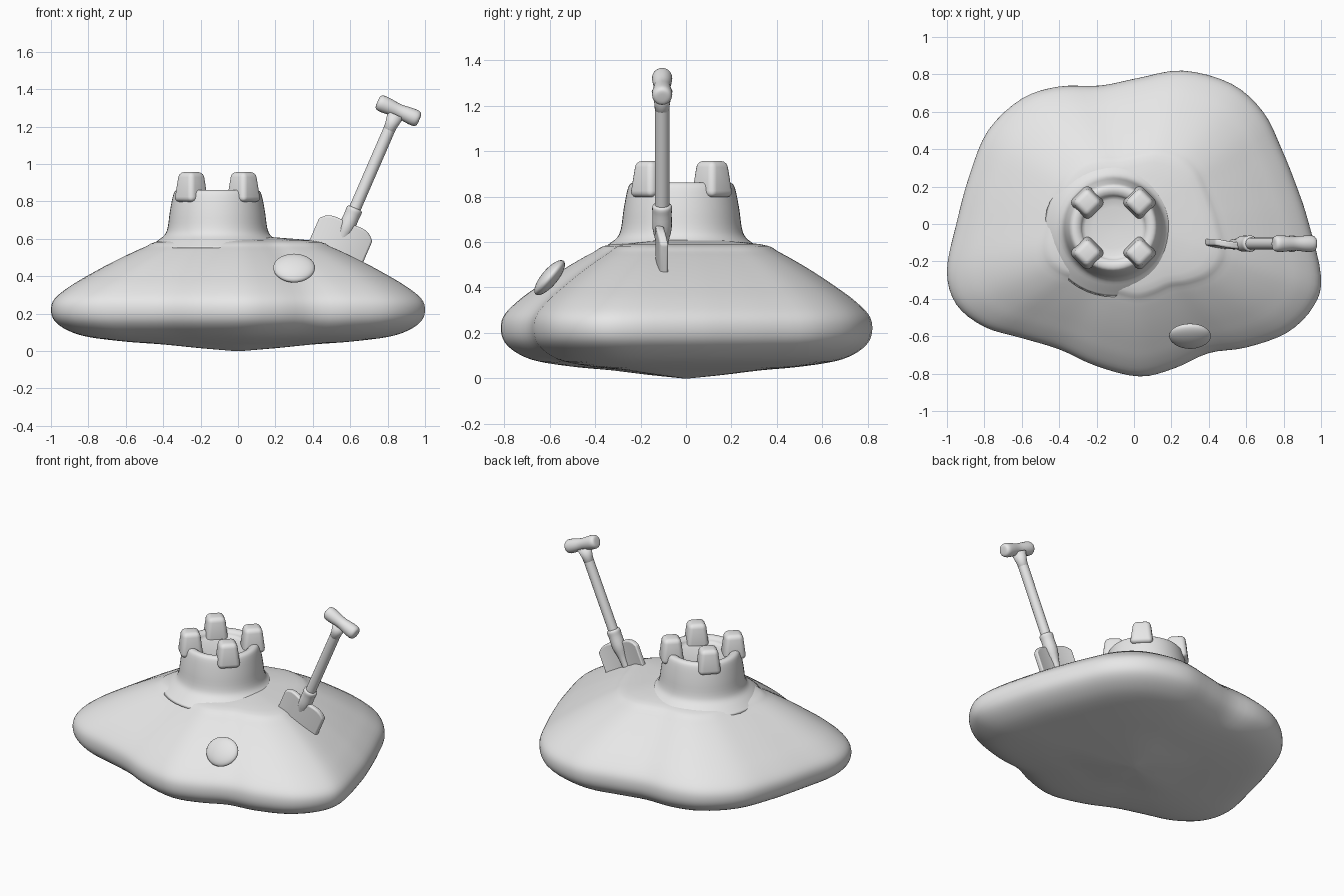
import bpy
import bmesh
import math
from mathutils import Vector, Matrix

default_cube = bpy.data.objects.get("Cube")
if default_cube:
    bpy.data.objects.remove(default_cube, do_unlink=True)

sand_grey = bpy.data.materials.new("sand grey")
sand_grey.use_nodes = True
sand_grey.diffuse_color = (0.8, 0.8, 0.8, 1)
sand_grey.node_tree.nodes["Principled BSDF"].inputs["Base Color"].default_value = (0.8, 0.8, 0.8, 1)


def finish(name, bm, matrix=None, bevel=0, subdivide=0, angle=180):
    """Turn a bmesh into a smooth-shaded, named object."""
    bmesh.ops.recalc_face_normals(bm, faces=bm.faces)
    mesh = bpy.data.meshes.new(name)
    bm.to_mesh(mesh)
    bm.free()
    mesh.materials.append(sand_grey)
    obj = bpy.data.objects.new(name, mesh)
    bpy.context.collection.objects.link(obj)
    if matrix:
        obj.matrix_world = matrix
    if bevel:
        mod = obj.modifiers.new("rounded edges", "BEVEL")
        mod.width, mod.segments, mod.limit_method = bevel, 4, "ANGLE"
    if subdivide:
        obj.modifiers.new("soften", "SUBSURF").levels = subdivide
        obj.modifiers["soften"].render_levels = subdivide
    bpy.ops.object.select_all(action="DESELECT")
    obj.select_set(True)
    bpy.context.view_layer.objects.active = obj
    bpy.ops.object.shade_smooth_by_angle(angle=math.radians(angle))
    return obj


def smooth_curve(points, steps, closed):
    """Catmull-Rom curve through 2D points."""
    pts = [Vector(p) for p in points]
    count = len(pts)

    def at(i):
        return pts[i % count] if closed else pts[max(0, min(count - 1, i))]

    out = []
    for i in range(count if closed else count - 1):
        a, b, c, d = (at(i + k) for k in (-1, 0, 1, 2))
        for s in range(steps):
            t = s / steps
            out.append(0.5 * (2 * b + (c - a) * t + (2 * a - 5 * b + 4 * c - d) * t * t
                              + (3 * b - a - 3 * c + d) * t ** 3))
    return out if closed else out + [pts[-1]]


def sweep(outline, profile):
    """Scale an outline along (scale, height) pairs and cap both ends."""
    bm = bmesh.new()
    rings = [[bm.verts.new((p.x * f, p.y * f, z)) for p in outline] for f, z in profile]
    n = len(outline)
    for low, high in zip(rings, rings[1:]):
        for i in range(n):
            j = (i + 1) % n
            bm.faces.new((low[i], low[j], high[j], high[i]))
    bm.faces.new(rings[0])
    bm.faces.new(rings[-1])
    return bm


def circle(count):
    return [Vector((math.cos(math.tau * i / count), math.sin(math.tau * i / count)))
            for i in range(count)]


# Sand mound: lobed outline swept through a domed profile
outline = [(1, -.28), (.93, .02), (.87, .2), (.79, .4), (.69, .6), (.52, .75), (.26, .82),
           (.02, .78), (-.18, .74), (-.4, .735), (-.6, .67), (-.78, .5), (-.88, .26),
           (-.95, 0), (-1, -.25), (-.95, -.43), (-.8, -.55), (-.6, -.61), (-.4, -.67),
           (-.2, -.76), (.03, -.815), (.22, -.77), (.4, -.69), (.6, -.66), (.82, -.58), (.96, -.44)]
dome = [(.02, 0), (.2, .015), (.4, .035), (.6, .05), (.8, .075), (.91, .11), (.98, .16), (1, .22),
        (.98, .28), (.9, .345), (.8, .405), (.7, .46), (.6, .51), (.5, .555), (.4, .59), (.02, .62)]
finish("sand_mound", sweep(smooth_curve(outline, 4, True), smooth_curve(dome, 4, False)))

# Castle tower: flared base, rounded rim and shallow hollow top
tower_at = Vector((-.11, -.02, 0))
tower_profile = [(.37, .55), (.32, .59), (.283, .62), (.266, .66), (.255, .74), (.24, .82),
                 (.226, .855), (.2, .862), (.175, .85), (.15, .825), (.02, .815)]
finish("castle_tower", sweep(circle(48), smooth_curve(tower_profile, 3, False)),
       Matrix.Translation(tower_at))

# Four battlements, turned to face outwards
for side_x, name_x in ((1, "left"), (-1, "right")):
    for side_y, name_y in ((1, "back"), (-1, "front")):
        bm = bmesh.new()
        bmesh.ops.create_cube(bm, size=1)
        for v in bm.verts:
            width = .108 if v.co.z > 0 else .145
            v.co = Vector((v.co.x * width, v.co.y * width, v.co.z * .16))
        place = tower_at + Vector((.14 * side_x, .135 * side_y, .877))
        finish(f"battlement_{name_y}_{name_x}", bm,
               Matrix.Translation(place) @ Matrix.Rotation(math.pi / 4, 4, "Z"), bevel=.028)

# Spade frame: local z runs up the shaft, local x across the blade
spade = Matrix.Translation((.62, -.105, .75)) @ Matrix.Rotation(math.radians(23.5), 4, "Y")

shaft = [(.032, -.05), (.032, .56)]
finish("spade_shaft", sweep(circle(20), shaft), spade, angle=40)

socket = [(.02, -.3), (.026, -.18), (.042, -.1), (.042, -.03), (.044, .0), (.04, .012), (.03, .016)]
finish("spade_socket", sweep(circle(20), smooth_curve(socket, 3, False)), spade, angle=50)

grip = [(.015, -.122), (.034, -.118), (.044, -.1), (.043, -.06), (.037, 0),
        (.043, .06), (.044, .1), (.034, .118), (.015, .122)]
finish("spade_grip", sweep(circle(20), smooth_curve(grip, 3, False)),
       spade @ Matrix.Translation((.005, 0, .585)) @ Matrix.Rotation(math.pi / 2, 4, "Y"))

neck = [(.03, .44), (.034, .5), (.046, .56)]
finish("spade_grip_neck", sweep(circle(20), neck), spade)

# Spade blade: rounded shoulders, slightly dished across its width
bm = bmesh.new()
columns = 12
sections = []
for i in range(columns + 1):
    u = 2 * i / columns - 1
    top = -.055 - .055 * abs(u) ** 4 - .02 * (1 - abs(u))
    dish = .022 * u * u - .012
    sections.append([bm.verts.new((.155 * u, dish + y, z))
                     for y, z in ((-.018, top), (.018, top), (.018, -.31), (-.018, -.31))])
for a, b in zip(sections, sections[1:]):
    for i in range(4):
        j = (i + 1) % 4
        bm.faces.new((a[i], a[j], b[j], b[i]))
bm.faces.new(sections[0])
bm.faces.new(sections[-1])
finish("spade_blade", bm, spade, bevel=.01, angle=50)

# Pebble: flattened ball, narrowing to its lower edge, lying on the slope
bm = bmesh.new()
bmesh.ops.create_uvsphere(bm, u_segments=32, v_segments=20, radius=1)
for v in bm.verts:
    x, y, z = v.co
    v.co = Vector((.108 * x * (1 + .28 * y), .096 * y - .022 * x * x, .036 * z))
finish("pebble", bm, Matrix.Translation((.3, -.6, .443)) @ Matrix.Rotation(math.radians(50), 4, "X"))
